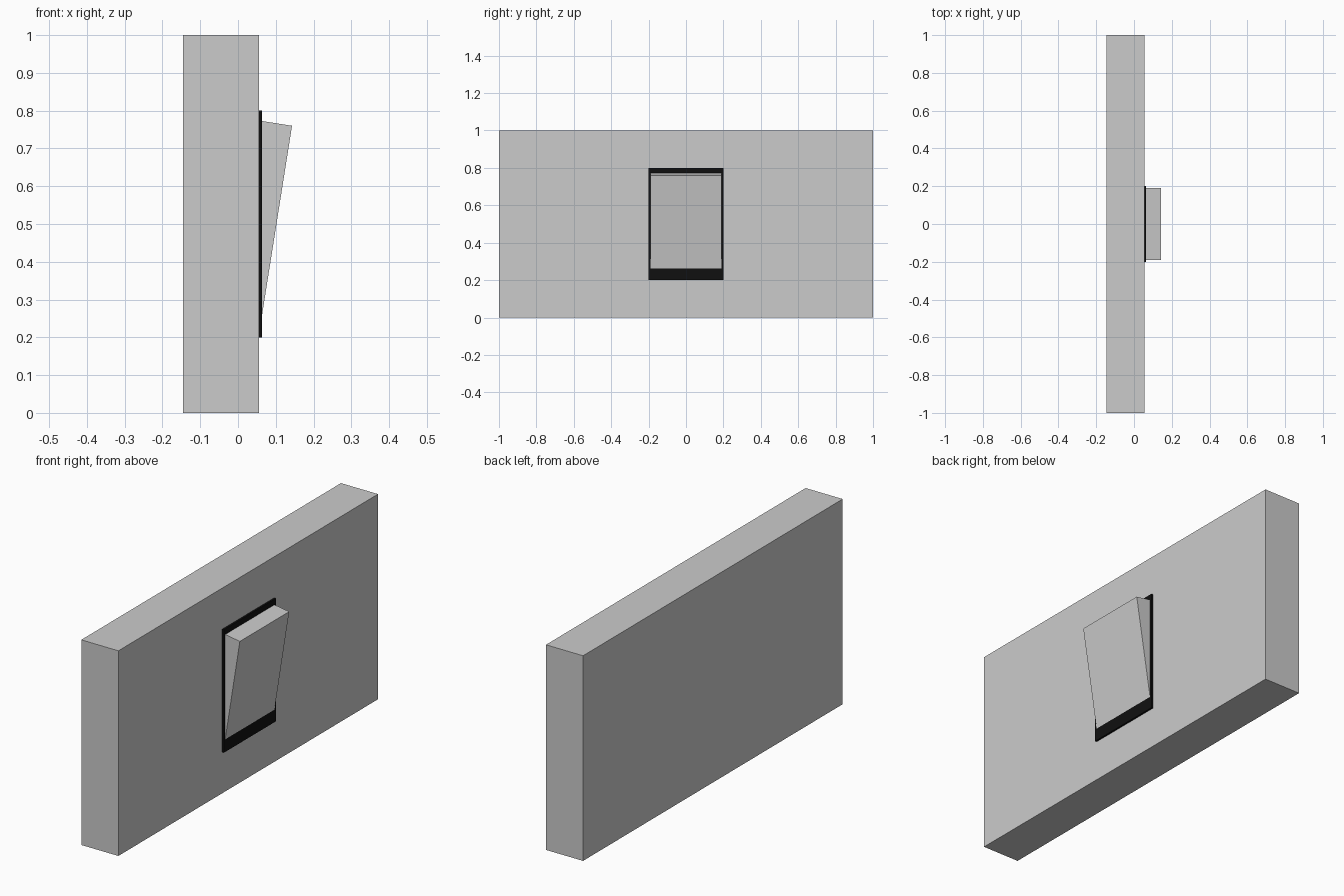
import bpy
import math

if "Cube" in bpy.data.objects:
    bpy.data.objects.remove(bpy.data.objects["Cube"])


def box(name, center, size, tilt=0.0):
    bpy.ops.mesh.primitive_cube_add(size=1, location=center, rotation=(0, tilt, 0))
    ob = bpy.context.object
    ob.name = name
    ob.scale = size
    bpy.ops.object.transform_apply(location=False, rotation=False, scale=True)
    return ob


# Wall slab
box("wall", (-0.045, 0, 0.5), (0.2, 2.0, 1.0))

# Thin black surround, set into the wall face
plate = box("switch_surround", (0.054, 0, 0.5), (0.02, 0.4, 0.6))
black = bpy.data.materials.new("black")
black.diffuse_color = (0.005, 0.005, 0.005, 1)
black.use_nodes = True
black.node_tree.nodes["Principled BSDF"].inputs["Base Color"].default_value = black.diffuse_color
plate.data.materials.append(black)

# Tilted rocker, leaning out at the top
box("switch_rocker", (0.0506, 0, 0.4962), (0.1, 0.38, 0.55), math.radians(9))
